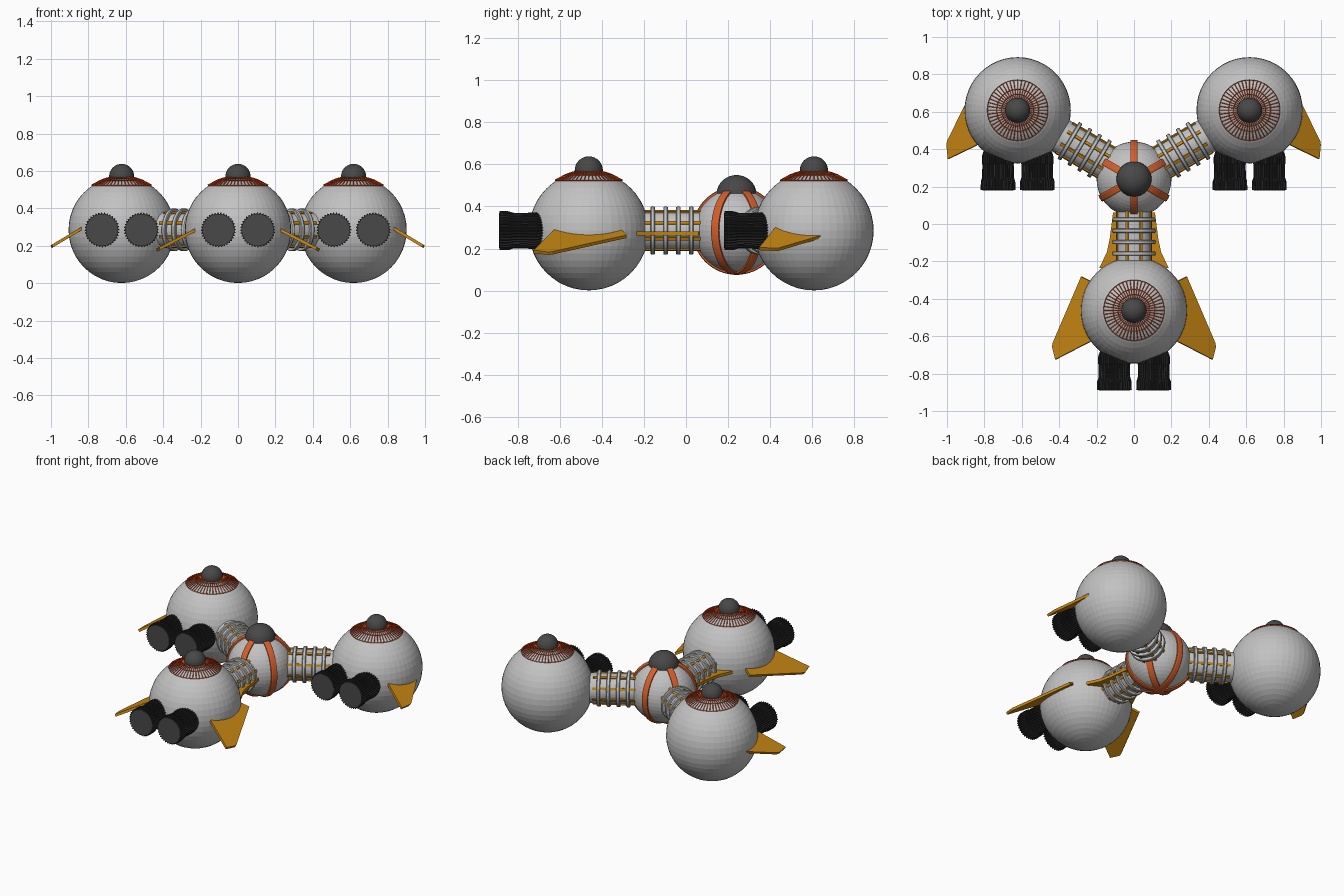
import bpy, bmesh, math
from mathutils import Matrix, Vector

if "Cube" in bpy.data.objects:
    bpy.data.objects.remove(bpy.data.objects["Cube"])

def mat(name, r, g, b):
    m = bpy.data.materials.new(name)
    m.diffuse_color = (r, g, b, 1)
    m.use_nodes = True
    m.node_tree.nodes["Principled BSDF"].inputs["Base Color"].default_value = m.diffuse_color
    return m

GREY = mat("light grey", .54, .54, .54)
GOLD = mat("gold", .56, .235, .006)
RUST = mat("rust orange", .66, .115, .025)
RED = mat("red orange", .80, .065, .008)
DARK = mat("dark grey", .065, .065, .065)
BLACK = mat("charcoal", .022, .022, .022)

ZC = .285                      # height of all centres
HUB = Vector((0, .24, ZC))
PODS = {"front": Vector((0, -.462, ZC)),
        "left": Vector((-.622, .608, ZC)),
        "right": Vector((.618, .608, ZC))}

def finish(name, bm, mats, smooth=False):
    bmesh.ops.recalc_face_normals(bm, faces=bm.faces)
    me = bpy.data.meshes.new(name)
    bm.to_mesh(me)
    bm.free()
    for m in mats:
        me.materials.append(m)
    for p in me.polygons:
        p.use_smooth = smooth
    ob = bpy.data.objects.new(name, me)
    bpy.context.collection.objects.link(ob)
    return ob

def ball(name, c, r, m, seg=48, scale_z=1, smooth=False):
    bm = bmesh.new()
    bmesh.ops.create_uvsphere(bm, u_segments=seg, v_segments=seg // 2, radius=r)
    bmesh.ops.transform(bm, matrix=Matrix.Translation(c) @ Matrix.Diagonal((1, 1, scale_z, 1)), verts=bm.verts)
    return finish(name, bm, [m], smooth)

def lathe(bm, profile, seg, mtx, rib=0, closed=False):
    """Revolve (radius, height) points about local z; rib lowers every other pair of columns."""
    rows = []
    for r, h in profile:
        row = []
        for i in range(seg):
            a = math.tau * i / seg
            rr = r - (rib if i % 4 > 1 else 0)
            row.append(bm.verts.new(mtx @ Vector((rr * math.cos(a), rr * math.sin(a), h))))
        rows.append(row)
    pairs = list(zip(rows, rows[1:])) + ([(rows[-1], rows[0])] if closed else [])
    for a, b in pairs:
        for i in range(seg):
            j = (i + 1) % seg
            bm.faces.new((a[i], a[j], b[j], b[i]))
    if not closed:
        bm.faces.new(rows[0])
        bm.faces.new(rows[-1])

def plate(name, pts, thick, m):
    """Thin slab from a 3D outline."""
    bm = bmesh.new()
    f = bm.faces.new([bm.verts.new(p) for p in pts])
    f.normal_update()
    n = f.normal.copy()
    ext = bmesh.ops.extrude_face_region(bm, geom=[f])
    top = [v for v in ext["geom"] if isinstance(v, bmesh.types.BMVert)]
    bmesh.ops.translate(bm, verts=bm.verts, vec=-n * thick / 2)
    bmesh.ops.translate(bm, verts=top, vec=n * thick)
    return finish(name, bm, [m])

# central hub with three great-circle bands and a flattened cap
ball("hub", HUB, .2, GREY)
ball("hub_cap", HUB + Vector((0, 0, .175)), .094, DARK, 32, .95)
for k in range(3):
    bm = bmesh.new()
    m = Matrix.Translation(HUB) @ Matrix.Rotation(math.radians(60 * k), 4, 'Z') @ Matrix.Rotation(math.pi / 2, 4, 'Y')
    lathe(bm, [(.19, -.02), (.207, -.02), (.21, -.012), (.21, .012), (.207, .02), (.19, .02)], 64, m, closed=True)
    finish(f"hub_band_{k + 1}", bm, [RUST])

def eye_ring(name, c):
    # open lattice of rings and spokes hugging the pod top
    bm = bmesh.new()
    R, seg = .288, 48
    lathe(bm, [(r, math.sqrt(R * R - r * r)) for r in (.162, .112, .085, .06)], seg, Matrix.Translation(c))
    bmesh.ops.delete(bm, geom=[f for f in bm.faces if len(f.verts) > 4], context='FACES_ONLY')
    ob = finish(name, bm, [RED])
    w = ob.modifiers.new("lattice", 'WIREFRAME')
    w.thickness = .006
    w.use_even_offset = False

def engine(name, c):
    # ribbed barrel pointing to -y, with a dark nozzle disc
    m = Matrix.Translation(c) @ Matrix.Rotation(math.pi / 2, 4, 'X')
    bm = bmesh.new()
    lathe(bm, [(.07, .20), (.083, .235), (.087, .25), (.087, .285), (.084, .29),
               (.085, .36), (.092, .38), (.093, .425)], 144, m, rib=.007)
    finish(name, bm, [BLACK])
    bm = bmesh.new()
    lathe(bm, [(.083, .42), (.083, .428)], 48, m)
    finish(name + "_nozzle", bm, [DARK])

def fin(name, c, side, outline, drop):
    # swept fin sloping down outward; drop = fall per unit of x
    pts = [c + Vector((side * x, y, -(x - .23) * drop - .002)) for x, y in outline]
    plate(name, pts, .016, GOLD)

BIG = [(.15, .17), (.20, .33), (.28, .18), (.432, -.175), (.435, -.195), (.418, -.262), (.23, -.165), (.12, -.12)]
SMALL = [(.15, .10), (.24, .10), (.278, .03), (.374, -.165), (.377, -.185), (.37, -.26), (.225, -.19), (.13, -.13)]
BIG[1] = (.22, .15)            # keep the front root inside the pod

for pod, c in PODS.items():
    ball(pod + "_pod", c, .284, GREY)
    ball(pod + "_pod_cap", c + Vector((0, 0, .286)), .067, DARK, 32)
    eye_ring(pod + "_pod_lattice", c)
    for s, side in ((-1, "left"), (1, "right")):
        engine(f"{pod}_pod_{side}_engine", c + Vector((s * .105, 0, 0)))
        if pod == "front":
            fin(f"front_{side}_fin", c, s, BIG, .52)
        elif pod == side:
            fin(f"{side}_pod_fin", c, s, SMALL, .6)

    # connecting tube with raised collars and gold strips
    d = c - HUB
    m = Matrix.Translation(HUB) @ d.to_track_quat('Z', 'Y').to_matrix().to_4x4()
    bm = bmesh.new()
    lathe(bm, [(.095, .12), (.095, d.length - .2)], 48, m)
    finish(pod + "_tube", bm, [GREY])
    bm = bmesh.new()
    for k in range(4):
        h = .215 + k * .061
        lathe(bm, [(.09, h - .011), (.111, h - .011), (.114, h - .007), (.114, h + .007),
                   (.111, h + .011), (.09, h + .011)], 48, m, closed=True)
    finish(pod + "_tube_collars", bm, [GREY])
    bm = bmesh.new()
    for k in range(8):
        mm = m @ Matrix.Rotation(math.radians(22.5 + 45 * k), 4, 'Z') @ Matrix.Translation((.096, 0, .30))
        bmesh.ops.create_cube(bm, size=1, matrix=mm @ Matrix.Diagonal((.012, .016, .27, 1)))
    finish(pod + "_tube_strips", bm, [GOLD])

# strakes along both sides of the front tube
for s, side in ((-1, "left"), (1, "right")):
    plate(f"front_tube_{side}_strake",
          [(s * x, y, z) for x, y, z in ((.06, .07, .272), (.112, .06, .272), (.13, -.08, .272),
                                        (.145, -.15, .272), (.185, -.235, .272), (.06, -.24, .272))],
          .02, GOLD)
